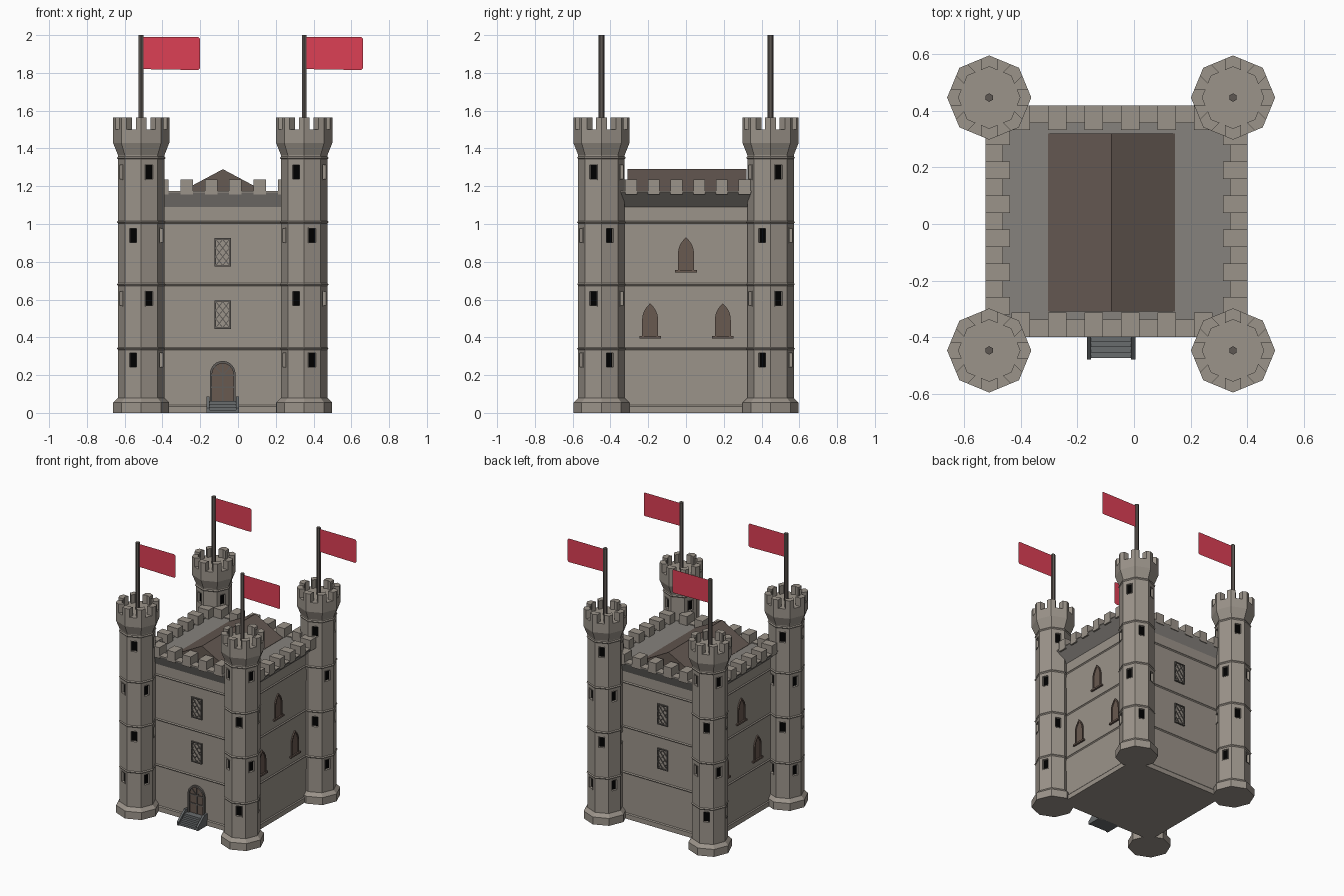
import bpy, bmesh
from math import radians, cos, sin, hypot
from mathutils import Matrix, Vector

if "Cube" in bpy.data.objects:
    bpy.data.objects.remove(bpy.data.objects["Cube"])


def material(name, rgb):
    m = bpy.data.materials.new(name)
    m.diffuse_color = (*rgb, 1)
    m.use_nodes = True
    m.node_tree.nodes["Principled BSDF"].inputs["Base Color"].default_value = m.diffuse_color
    return m


STONE = material("stone", (0.33, 0.295, 0.255))
CORBEL = material("corbel_stone", (0.24, 0.225, 0.205))
ROOF = material("roof", (0.13, 0.10, 0.085))
WOOD = material("wood", (0.14, 0.10, 0.08))
LEAD = material("lead", (0.12, 0.11, 0.10))
DARK = material("dark", (0, 0, 0))
STEP = material("step_stone", (0.14, 0.15, 0.155))
METAL = material("pole", (0.11, 0.095, 0.085))
FLAG = material("flag", (0.72, 0.05, 0.09))
CX = -0.081                     # castle axis
I4 = Matrix()


def place(x, y, deg=0):
    return Matrix.Translation((x, y, 0)) @ Matrix.Rotation(radians(deg), 4, 'Z')


def finish(bm, name, mat):
    bmesh.ops.recalc_face_normals(bm, faces=bm.faces)
    me = bpy.data.meshes.new(name)
    bm.to_mesh(me)
    bm.free()
    me.materials.append(mat)
    ob = bpy.data.objects.new(name, me)
    bpy.context.collection.objects.link(ob)
    return ob


def loft(bm, rings, caps=True):
    loops = [[bm.verts.new(p) for p in r] for r in rings]
    for a, b in zip(loops, loops[1:]):
        for i in range(len(a)):
            j = (i + 1) % len(a)
            bm.faces.new((a[i], a[j], b[j], b[i]))
    if caps:
        bm.faces.new(loops[0])
        bm.faces.new(loops[-1])


def prism(bm, M, pts, y0, y1):
    """Extrude an (x, z) outline from y0 to y1."""
    loft(bm, [[M @ Vector((x, y, z)) for x, z in pts] for y in (y0, y1)])


def box(bm, M, x0, x1, y0, y1, z0, z1):
    prism(bm, M, [(x0, z0), (x1, z0), (x1, z1), (x0, z1)], y0, y1)


def frame(bm, M, outer, inner, y0, y1):
    """Ring between two outlines with equal point counts."""
    f = lambda pts, y: [M @ Vector((x, y, z)) for x, z in pts]
    loops = [f(outer, y0), f(outer, y1), f(inner, y1), f(inner, y0)]
    loft(bm, loops + [loops[0]], caps=False)
    bmesh.ops.remove_doubles(bm, verts=bm.verts, dist=1e-6)


def bar(bm, M, p, q, w, y0, y1):
    dx, dz = q[0] - p[0], q[1] - p[1]
    l = hypot(dx, dz)
    nx, nz = -dz / l * w, dx / l * w
    prism(bm, M, [(p[0] + nx, p[1] + nz), (p[0] - nx, p[1] - nz),
                  (q[0] - nx, q[1] - nz), (q[0] + nx, q[1] + nz)], y0, y1)


def rect(w, z0, z1):
    return [(-w, z0), (w, z0), (w, z1), (-w, z1)]


def arch(w, z0, zs, top, pointed):
    n, h = 6, top - zs
    if pointed:
        half = [(w * (1 - (i / n) ** 2.3), zs + h * i / n) for i in range(n)]
    else:
        half = [(w * cos(radians(90 * i / n)), zs + h * sin(radians(90 * i / n))) for i in range(n)]
    return [(-w, z0), (w, z0)] + half + [(0, top)] + [(-x, z) for x, z in reversed(half)]


def course(z):
    return [(0, z - .007), (.006, z), (0, z + .007)]


def rect_ring(b, o, z):
    return [(b[0] - o, b[2] - o, z), (b[1] + o, b[2] - o, z),
            (b[1] + o, b[3] + o, z), (b[0] - o, b[3] + o, z)]


# keep walls with plinth and string courses (x0, x1, y0, y1)
WALL = X0, X1, Y0, Y1 = -0.452, 0.328, -0.366, 0.386
PAR = PX0, PX1, PY0, PY1 = -0.526, 0.402, -0.4, 0.42
prof = [(.006, 0), (.006, .035), (0, .042)] + [c for z in (.34, .68, 1.01) for c in course(z)] + [(0, 1.1)]
bm = bmesh.new()
loft(bm, [rect_ring(WALL, o, z) for o, z in prof])
finish(bm, "keep_walls", STONE)

# flared corbel, then parapet with sunken roof deck
bm = bmesh.new()
loft(bm, [rect_ring(WALL, 0, 1.09), rect_ring(PAR, 0, 1.168)])
finish(bm, "corbel", CORBEL)
bm = bmesh.new()
loft(bm, [rect_ring(PAR, o, z) for o, z in ((0, 1.168), (0, 1.175), (-.062, 1.175), (-.062, 1.155))])
finish(bm, "parapet_and_deck", STONE)

# wall merlons
bm = bmesh.new()
for i in range(6):
    x = -0.078 + (i - 2.5) * .129
    for ya, yb in ((PY0, PY0 + .087), (PY1 - .087, PY1)):
        box(bm, I4, x - .033, x + .033, ya, yb, 1.155, 1.235)
for i in range(6):
    y = 0.01 + (i - 2.5) * .12
    for xa, xb in ((PX0, PX0 + .087), (PX1 - .087, PX1)):
        box(bm, I4, xa, xb, y - .031, y + .031, 1.155, 1.235)
finish(bm, "wall_merlons", STONE)

# gabled roof
bm = bmesh.new()
prism(bm, I4, [(-.305, 1.145), (.145, 1.145), (.145, 1.17), (-.08, 1.29), (-.305, 1.17)], -.31, .32)
finish(bm, "roof", ROOF)

# lattice windows on front and back walls
fr, glass = bmesh.new(), bmesh.new()
for M in (place(CX, Y0), place(CX, Y1, 180)):
    for zc in (.85, .52):
        a, b = .036, .069
        frame(fr, M, rect(.043, zc - .076, zc + .076), rect(a, zc - b, zc + b), .004, -.01)
        box(glass, M, -a, a, .004, -.002, zc - b, zc + b)
        for c in range(-1, 3):
            xs = (max(0, -c), min(2, 3 - c))
            for s in (-1, 1):
                p, q = [(s * (x - 1) * a, zc - b + (x + c) / 3 * 2 * b) for x in xs]
                bar(fr, M, p, q, .0025, 0, -.007)
finish(fr, "lattice_window_frames", LEAD)
finish(glass, "lattice_window_glass", STONE)

# pointed windows with sills on the side walls
fr, leaf = bmesh.new(), bmesh.new()
for x, deg in ((X1, 90), (X0, 270)):
    for u, z in ((0, .75), (-.19, .40), (.195, .40)):
        M = place(x, u, deg)
        frame(fr, M, arch(.042, z, z + .09, z + .18, True),
              arch(.033, z + .005, z + .09, z + .168, True), .004, -.009)
        prism(leaf, M, arch(.035, z, z + .09, z + .17, True), .004, -.003)
        box(fr, M, -.057, .057, .004, -.014, z - .006, z + .006)
finish(fr, "pointed_window_frames", WOOD)
finish(leaf, "pointed_window_panes", WOOD)

# arched front door
M = place(CX, Y0)
fr, leaf = bmesh.new(), bmesh.new()
frame(fr, M, arch(.068, .06, .205, .275, False), arch(.056, .06, .205, .262, False), .004, -.014)
prism(leaf, M, arch(.058, .05, .205, .264, False), .004, -.003)
box(fr, M, -.004, .004, 0, -.008, .06, .205)
for z in (.135, .2):
    box(fr, M, -.057, .057, 0, -.008, z - .004, z + .004)
for d in (45, 90, 135):
    bar(fr, M, (0, .2), (.057 * cos(radians(d)), .205 + .055 * sin(radians(d))), .003, 0, -.008)
finish(fr, "door_frame", LEAD)
finish(leaf, "door", WOOD)

# entrance steps with sloping side curbs
bm = bmesh.new()
for i in range(4):
    box(bm, I4, CX - .075, CX + .075, -.36, -.395 - .02 * (4 - i), 0, .016 * (i + 1))
for xa in (CX - .086, CX + .071):
    prism(bm, place(0, 0, 90), [(-.48, 0), (-.36, 0), (-.36, .088), (-.40, .088), (-.48, .025)],
          -xa, -xa - .015)
finish(bm, "entrance_steps", STEP)

# corner towers
R, RC = .123, .149
prof = [(RC - .001, 0), (RC - .001, .055), (R, .08)]
prof += [(R + o, zz) for z in (.34, .68, 1.01, 1.35) for o, zz in course(z)]
prof += [(R, 1.365), (RC, 1.43), (RC, 1.50)]
AP = R * cos(radians(22.5))
dirs = [Vector((cos(radians(45 * k)), sin(radians(45 * k)), 0)) for k in range(8)]

for sx in (-1, 1):
    for sy in (-1, 1):
        tx, ty = CX + sx * .4315, sy * .4475
        tag = ("front" if sy < 0 else "back") + ("_left" if sx < 0 else "_right")
        T = place(tx, ty)
        bm = bmesh.new()
        loft(bm, [[T @ (d * r + Vector((0, 0, z))) for d in dirs] for r, z in prof])
        shaft = finish(bm, "tower_" + tag, STONE)

        # slit windows on alternating faces
        cut, fr, pane = bmesh.new(), bmesh.new(), bmesh.new()
        for lvl, zc in enumerate((1.275, .94, .605, .28)):
            base = 22.5 * sx * sy * (-1) ** lvl
            for q in range(4):
                M = place(tx, ty, base + 90 * q + 90)
                box(cut, M, -.02, .02, -AP - .02, -AP + .028, zc - .037, zc + .037)
                box(pane, M, -.021, .021, -AP + .015, -AP + .03, zc - .038, zc + .038)
                frame(fr, M, rect(.024, zc - .041, zc + .041), rect(.02, zc - .037, zc + .037),
                      -AP - .003, -AP + .004)
        cutter = finish(cut, "slit_cutter_" + tag, STONE)
        cutter.hide_render = True
        cutter.hide_set(True)
        mod = shaft.modifiers.new("slits", 'BOOLEAN')
        mod.operation, mod.solver, mod.object = 'DIFFERENCE', 'EXACT', cutter
        finish(fr, "slit_frames_" + tag, STONE)
        finish(pane, "slit_panes_" + tag, DARK)

        # chevron merlons on the crown corners
        bm = bmesh.new()
        for k, d in enumerate(dirs):
            c = d * RC
            o = [c + (dirs[(k + s) % 8] * RC - c).normalized() * .031 for s in (-1, 1)]
            pts = [o[0], c, o[1], o[1] - d * .04, c - d * .04, o[0] - d * .04]
            loft(bm, [[T @ (p + Vector((0, 0, z))) for p in pts] for z in (1.495, 1.563)])
        finish(bm, "tower_merlons_" + tag, STONE)

        # hexagonal pole and flat flag
        bm = bmesh.new()
        loft(bm, [[T @ Vector((.015 * cos(radians(60 * k + 30)), .015 * sin(radians(60 * k + 30)), z))
                   for k in range(6)] for z in (1.49, 2.0)])
        finish(bm, "flag_pole_" + tag, METAL)
        bm = bmesh.new()
        bm.faces.new([bm.verts.new(T @ Vector((x, 0, z))) for x, z in (
            (.01, 1.82), (.302, 1.815), (.31, 1.823), (.31, 1.982), (.302, 1.99), (.01, 1.99))])
        finish(bm, "flag_" + tag, FLAG)
